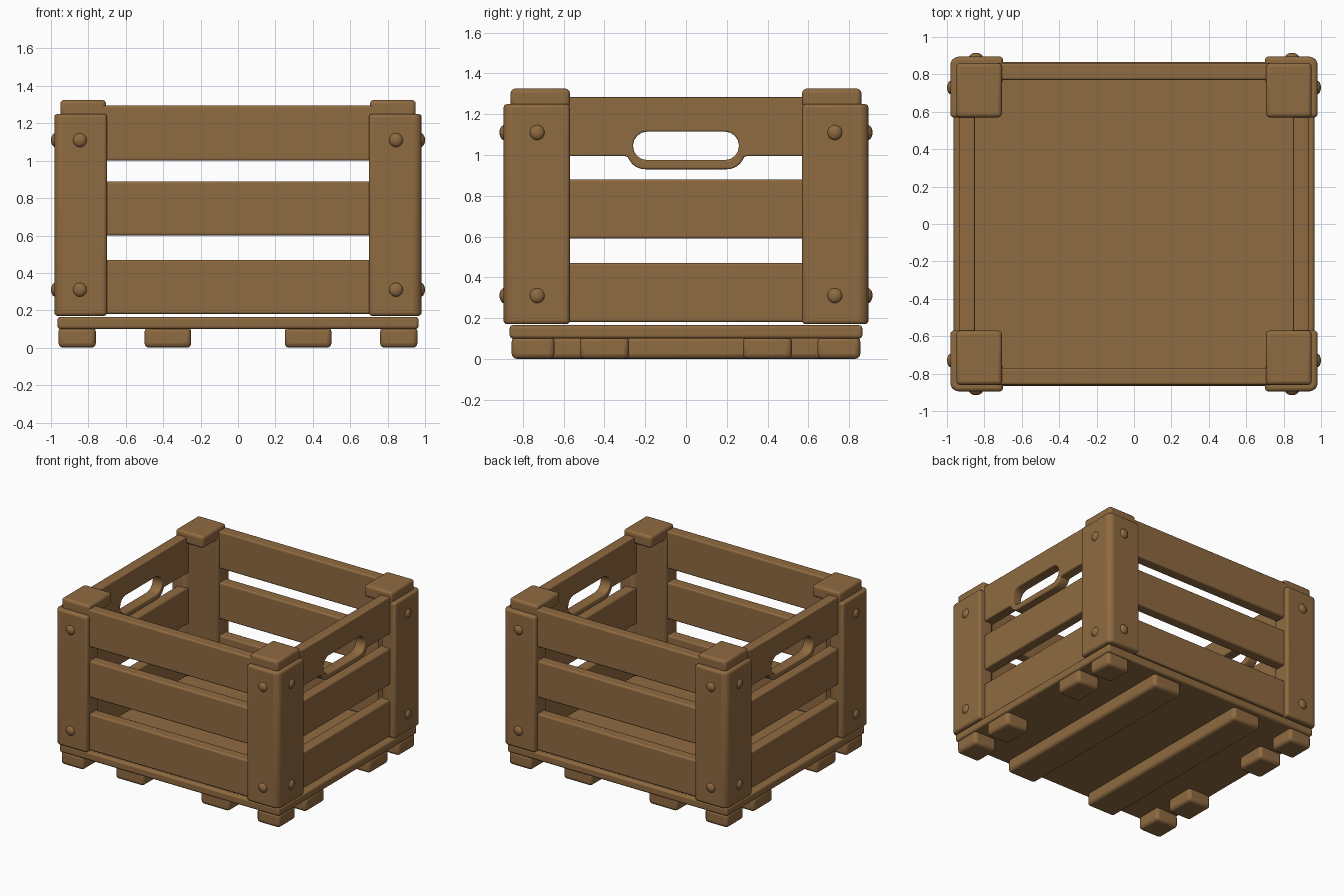
import bpy, bmesh, math
from mathutils import Matrix

if "Cube" in bpy.data.objects:
    bpy.data.objects.remove(bpy.data.objects["Cube"])

wood = bpy.data.materials.new("brown wood")
wood.diffuse_color = (0.275, 0.145, 0.052, 1)
wood.use_nodes = True
wood.node_tree.nodes["Principled BSDF"].inputs["Base Color"].default_value = wood.diffuse_color


def finish(name, mesh, bevel=0.0):
    ob = bpy.data.objects.new(name, mesh)
    bpy.context.collection.objects.link(ob)
    mesh.materials.clear()
    mesh.materials.append(wood)
    if bevel:
        m = ob.modifiers.new("soft edges", "BEVEL")
        m.width, m.segments, m.limit_method = bevel, 3, "ANGLE"
        m.angle_limit = math.radians(40)
    bpy.ops.object.select_all(action="DESELECT")
    ob.select_set(True)
    bpy.context.view_layer.objects.active = ob
    bpy.ops.object.shade_smooth_by_angle(angle=math.radians(35))
    return ob


def prism(name, pts, z0, z1, bevel=0.015):
    """Extrude a plan outline upwards."""
    bm = bmesh.new()
    f = bm.faces.new([bm.verts.new((x, y, z0)) for x, y in pts])
    r = bmesh.ops.extrude_face_region(bm, geom=[f])
    for v in r["geom"]:
        if isinstance(v, bmesh.types.BMVert):
            v.co.z = z1
    bmesh.ops.recalc_face_normals(bm, faces=bm.faces)
    me = bpy.data.meshes.new(name)
    bm.to_mesh(me)
    bm.free()
    return finish(name, me, bevel)


def box(name, x0, x1, y0, y1, z0, z1, bevel=0.012):
    return prism(name, [(x0, y0), (x1, y0), (x1, y1), (x0, y1)], z0, z1, bevel)


def bolt(name, loc, scale):
    bm = bmesh.new()
    bmesh.ops.create_uvsphere(bm, u_segments=16, v_segments=10, radius=1,
                              matrix=Matrix.Translation(loc) @ Matrix.Diagonal((*scale, 1)))
    me = bpy.data.meshes.new(name)
    bm.to_mesh(me)
    bm.free()
    finish(name, me)


def arc(cx, cy, r, a0, a1, n=8):
    return [(cx + r * math.cos(math.radians(a0 + (a1 - a0) * i / n)),
             cy + r * math.sin(math.radians(a0 + (a1 - a0) * i / n))) for i in range(n + 1)]


def handle_slat(name, x):
    """Top side board with a rounded grip hole and a lip below it."""
    outline = [(-0.78, 1.285), (-0.78, 0.995), (-0.30, 0.995)]
    outline += arc(-0.20, 1.02, 0.09, 200, 270) + arc(0.20, 1.02, 0.09, 270, 340)
    outline += [(0.30, 0.995), (0.78, 0.995), (0.78, 1.285)]
    hole = arc(0.19, 1.045, 0.07, -90, 90) + arc(-0.19, 1.045, 0.07, 90, 270)
    cu = bpy.data.curves.new(name, "CURVE")
    cu.dimensions, cu.fill_mode = "2D", "BOTH"
    cu.extrude, cu.bevel_depth, cu.bevel_resolution = 0.034, 0.008, 2
    cu.offset = -0.008
    for pts in (outline, hole):
        s = cu.splines.new("POLY")
        s.points.add(len(pts) - 1)
        for p, (a, b) in zip(s.points, pts):
            p.co = (a, b, 0, 1)
        s.use_cyclic_u = True
    tmp = bpy.data.objects.new("helper", cu)
    bpy.context.collection.objects.link(tmp)
    bpy.context.view_layer.update()
    me = bpy.data.meshes.new_from_object(tmp.evaluated_get(bpy.context.evaluated_depsgraph_get()))
    bpy.data.objects.remove(tmp)
    # plan (a, b, c) -> (x + c, a, b)
    me.transform(Matrix(((0, 0, 1, x), (1, 0, 0, 0), (0, 1, 0, 0), (0, 0, 0, 1))))
    finish(name, me)


# Floor plate and the two runners beneath it
box("floor", -0.965, 0.965, -0.865, 0.865, 0.10, 0.165, 0.015)
for s in (-1, 1):
    box("runner", s * 0.375 - 0.125, s * 0.375 + 0.125, -0.83, 0.83, 0.0, 0.11, 0.025)
    # Small feet along each side
    for y in (-0.75, -0.4, 0.4, 0.75):
        h = 0.105 if abs(y) > 0.5 else 0.12
        box("foot", s * 0.86 - 0.1, s * 0.86 + 0.1, y - h, y + h, 0.0, 0.11, 0.025)

    # Front/back boards and side boards
    for z0, z1 in ((0.18, 0.47), (0.60, 0.89), (1.0, 1.295)):
        box("long_slat", -0.88, 0.88, s * 0.815 - 0.045, s * 0.815 + 0.045, z0, z1)
    for z0, z1 in ((0.18, 0.47), (0.59, 0.88)):
        box("side_slat", s * 0.892 - 0.042, s * 0.892 + 0.042, -0.78, 0.78, z0, z1)
    handle_slat("handle_slat", s * 0.892)

    # Corner posts with chamfered inner side, caps and bolts
    for t in (-1, 1):
        plan = [(0.70, 0.895), (0.955, 0.895), (0.982, 0.868), (0.982, 0.57),
                (0.87, 0.57), (0.70, 0.76)]
        prism("corner_post", [(s * x, t * y) for x, y in plan], 0.17, 1.25, 0.018)
        box("post_cap", s * 0.828 - 0.122, s * 0.828 + 0.122,
            t * 0.715 - 0.145, t * 0.715 + 0.145, 1.23, 1.325, 0.02)
        for z in (0.31, 1.11):
            bolt("bolt", (s * 0.845, t * 0.89, z), (0.038, 0.025, 0.038))
            bolt("bolt", (s * 0.975, t * 0.73, z), (0.025, 0.038, 0.038))
